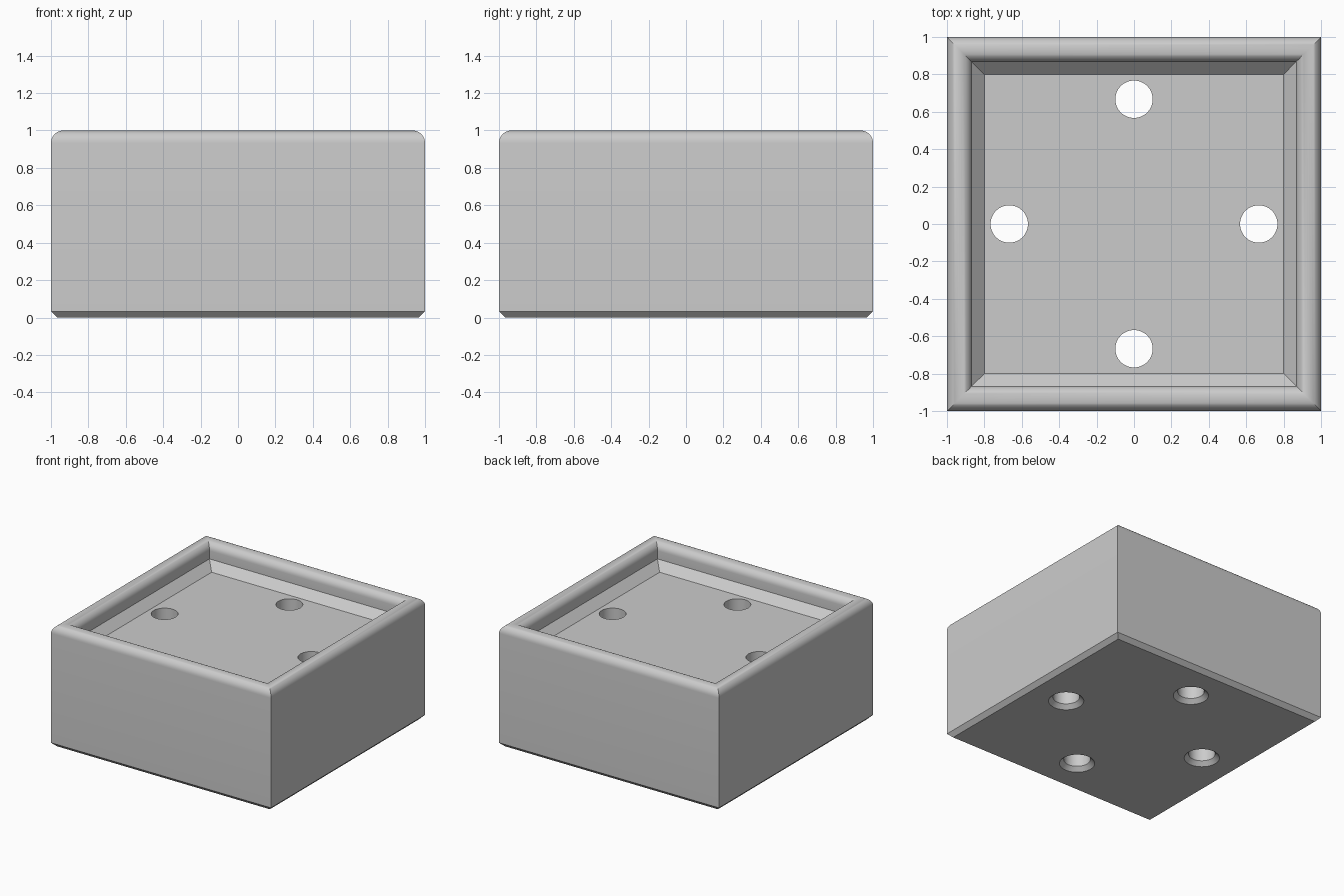
import bpy, bmesh, math

if "Cube" in bpy.data.objects:
    bpy.data.objects.remove(bpy.data.objects["Cube"])

grey = bpy.data.materials.new("light_grey")
grey.diffuse_color = (0.6, 0.6, 0.6, 1)
grey.use_nodes = True
grey.node_tree.nodes["Principled BSDF"].inputs["Base Color"].default_value = grey.diffuse_color


def ring(bm, n, r, z, cx=0, cy=0, turn=0):
    return [bm.verts.new((cx + r * math.cos(turn + 2 * math.pi * i / n),
                          cy + r * math.sin(turn + 2 * math.pi * i / n), z))
            for i in range(n)]


def loft(bm, rings):
    """Skin a stack of rings and cap both ends."""
    n = len(rings[0])
    for a, b in zip(rings, rings[1:]):
        for i in range(n):
            j = (i + 1) % n
            bm.faces.new((a[i], a[j], b[j], b[i]))
    bm.faces.new(rings[0][::-1])
    bm.faces.new(rings[-1])


def make(name, bm):
    bmesh.ops.recalc_face_normals(bm, faces=bm.faces)
    mesh = bpy.data.meshes.new(name)
    bm.to_mesh(mesh)
    bm.free()
    mesh.materials.append(grey)
    ob = bpy.data.objects.new(name, mesh)
    bpy.context.collection.objects.link(ob)
    return ob


# Square tray: chamfered foot, half-round rim, chamfered recess floor
R = 1 / 15
profile = [(1 - R / 2, 0), (1, R / 2)]
profile += [(1 - R + R * math.cos(math.pi * k / 16), 1 - R + R * math.sin(math.pi * k / 16))
            for k in range(17)]
profile += [(1 - 2 * R, 0.8 + R), (0.8, 0.8)]
bm = bmesh.new()
loft(bm, [ring(bm, 4, h * math.sqrt(2), z, turn=math.pi / 4) for h, z in profile])
tray = make("tray", bm)

# Four through holes, countersunk underneath
bm = bmesh.new()
for k in range(4):
    cx, cy = [(0.667, 0), (0, 0.667), (-0.667, 0), (0, -0.667)][k]
    loft(bm, [ring(bm, 48, r, z, cx, cy)
              for r, z in ((0.183, -0.05), (0.1, 0.033), (0.1, 1.1))])
cutter = make("hole_cutter", bm)
cutter.hide_render = True

cut = tray.modifiers.new("holes", 'BOOLEAN')
cut.operation = 'DIFFERENCE'
cut.solver = 'EXACT'
cut.object = cutter
bpy.context.view_layer.objects.active = tray
tray.select_set(True)
bpy.ops.object.modifier_apply(modifier=cut.name)
bpy.data.objects.remove(cutter)

bpy.ops.object.shade_smooth_by_angle(angle=math.radians(30))
